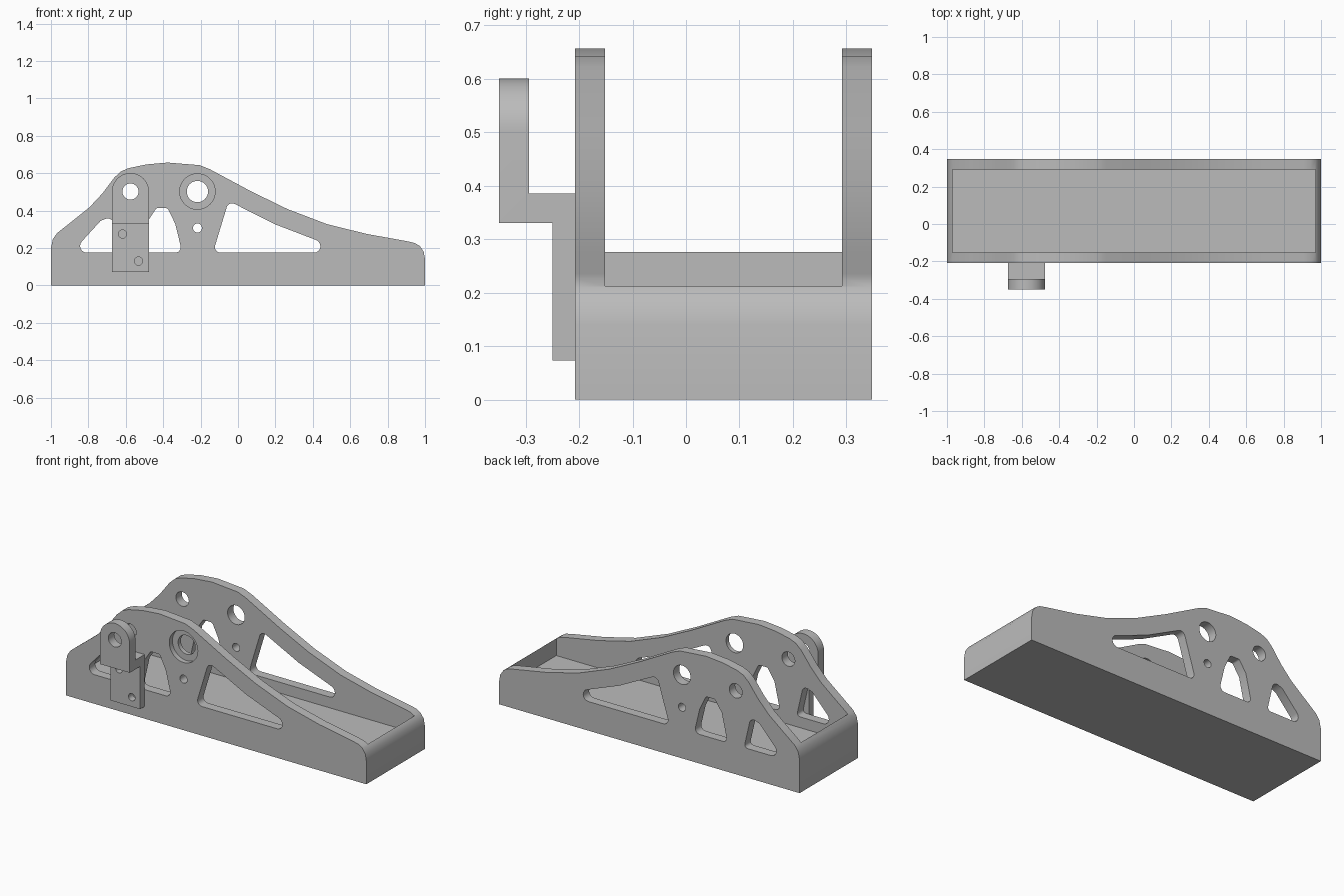
import bpy, bmesh, math
from mathutils import Vector

cube = bpy.data.objects.get("Cube")
if cube:
    bpy.data.objects.remove(cube, do_unlink=True)

grey = bpy.data.materials.new("plain grey")
grey.use_nodes = True
colour = (0.5, 0.5, 0.5, 1)
grey.diffuse_color = colour
grey.node_tree.nodes["Principled BSDF"].inputs["Base Color"].default_value = colour


def prism(name, outline, start, end, axis="y"):
    """Extrude an outline (x,z along y, or y,z along x)."""
    bm = bmesh.new()
    place = (lambda a, b: (a, start, b)) if axis == "y" else (lambda a, b: (start, a, b))
    face = bm.faces.new([bm.verts.new(place(a, b)) for a, b in outline])
    moved = bmesh.ops.extrude_face_region(bm, geom=[face])["geom"]
    shift = Vector((0, end - start, 0) if axis == "y" else (end - start, 0, 0))
    bmesh.ops.translate(bm, vec=shift, verts=[v for v in moved if isinstance(v, bmesh.types.BMVert)])
    bmesh.ops.recalc_face_normals(bm, faces=bm.faces)
    mesh = bpy.data.meshes.new(name)
    bm.to_mesh(mesh)
    bm.free()
    mesh.materials.append(grey)
    obj = bpy.data.objects.new(name, mesh)
    bpy.context.collection.objects.link(obj)
    return obj


def circle(x, z, r, n=40):
    return [(x + r * math.cos(math.tau * i / n), z + r * math.sin(math.tau * i / n)) for i in range(n)]


def rounded(corners, steps=6):
    """Round each (x, z, radius) corner of a polygon with an arc."""
    pts = []
    for i, (x, z, r) in enumerate(corners):
        p = Vector((x, z))
        a = (Vector(corners[i - 1][:2]) - p).normalized()
        b = (Vector(corners[(i + 1) % len(corners)][:2]) - p).normalized()
        half = a.angle(b) / 2
        if r == 0:
            pts.append((x, z))
            continue
        centre = p + (a + b).normalized() * (r / math.sin(half))
        t0 = p + a * (r / math.tan(half)) - centre
        t1 = p + b * (r / math.tan(half)) - centre
        sweep = t0.angle_signed(t1)
        for k in range(steps + 1):
            ang = -sweep * k / steps
            c, s = math.cos(ang), math.sin(ang)
            pts.append((centre.x + t0.x * c - t0.y * s, centre.y + t0.x * s + t0.y * c))
    return pts


def boolean(obj, cutter, operation="DIFFERENCE"):
    mod = obj.modifiers.new("cut", "BOOLEAN")
    mod.operation, mod.solver, mod.object = operation, "EXACT", cutter
    bpy.context.view_layer.objects.active = obj
    bpy.ops.object.modifier_apply(modifier=mod.name)
    bpy.data.objects.remove(cutter, do_unlink=True)


def smooth(obj):
    bpy.ops.object.select_all(action="DESELECT")
    obj.select_set(True)
    bpy.context.view_layer.objects.active = obj
    bpy.ops.object.shade_smooth_by_angle(angle=math.radians(30))


FRONT, BACK, WALL, FLOOR = -0.208, 0.348, 0.056, 0.11
PIVOT, BORE = (-0.575, 0.502), (-0.217, 0.502)

# Frame: solid side profile, hollowed into a tray with two tall side plates
profile = [(-1, 0), (-1, 0.2), (-0.99, 0.247), (-0.968, 0.279), (-0.875, 0.353),
           (-0.795, 0.417), (-0.725, 0.492), (-0.66, 0.578), (-0.625, 0.61), (-0.585, 0.627),
           (-0.49, 0.647), (-0.377, 0.657), (-0.205, 0.643), (-0.152, 0.622), (0.07, 0.503),
           (0.265, 0.408), (0.478, 0.327), (0.69, 0.275), (0.906, 0.236), (0.945, 0.227),
           (0.972, 0.211), (0.993, 0.18), (1, 0.14), (1, 0)]
frame = prism("frame", profile, FRONT, BACK)
cavity = [(-0.97, FLOOR), (0.97, FLOOR), (0.97, 1), (-0.97, 1)]
boolean(frame, prism("cavity", cavity, FRONT + WALL, BACK - WALL))

# Lightening windows and holes through both plates
windows = [
    [(-0.89, 0.175, 0.036), (-0.63, 0.175, 0.02), (-0.675, 0.37, 0.03), (-0.735, 0.345, 0)],
    [(-0.52, 0.175, 0.025), (-0.298, 0.175, 0.03), (-0.335, 0.328, 0), (-0.376, 0.414, 0.02),
     (-0.436, 0.414, 0.015), (-0.482, 0.345, 0)],
    [(-0.134, 0.175, 0.03), (0.48, 0.175, 0.034), (0.425, 0.24, 0.02), (0.2, 0.326, 0),
     (-0.05, 0.452, 0.03)],
]
openings = [rounded(w) for w in windows]
openings += [circle(*PIVOT, 0.043), circle(*BORE, 0.057), circle(BORE[0], 0.307, 0.024)]
for outline in openings:
    boolean(frame, prism("opening", outline, FRONT - 0.1, BACK + 0.1))

# Counterbore on the outside of the front plate
boolean(frame, prism("counterbore", circle(*BORE, 0.095), FRONT - 0.1, FRONT + 0.03))
smooth(frame)

# Stepped bracket: side profile trimmed to a round-topped front outline
step = [(-0.208, 0.073), (-0.208, 0.386), (-0.294, 0.386), (-0.294, 0.7),
        (-0.35, 0.7), (-0.35, 0.33), (-0.25, 0.33), (-0.25, 0.073)]
bracket = prism("bracket", step, -0.8, -0.35, axis="x")
R = 0.099
arch = [(PIVOT[0] - R, 0), (PIVOT[0] + R, 0)]
arch += [(PIVOT[0] + R * math.cos(math.pi * i / 24), PIVOT[1] + R * math.sin(math.pi * i / 24))
         for i in range(25)]
boolean(bracket, prism("arch", arch, -0.5, 0), "INTERSECT")

# Bracket pivot hole and screw holes
for x, z, r in [(*PIVOT, 0.043), (-0.617, 0.275, 0.022), (-0.532, 0.13, 0.022)]:
    boolean(bracket, prism("hole", circle(x, z, r), -0.5, 0))
smooth(bracket)
